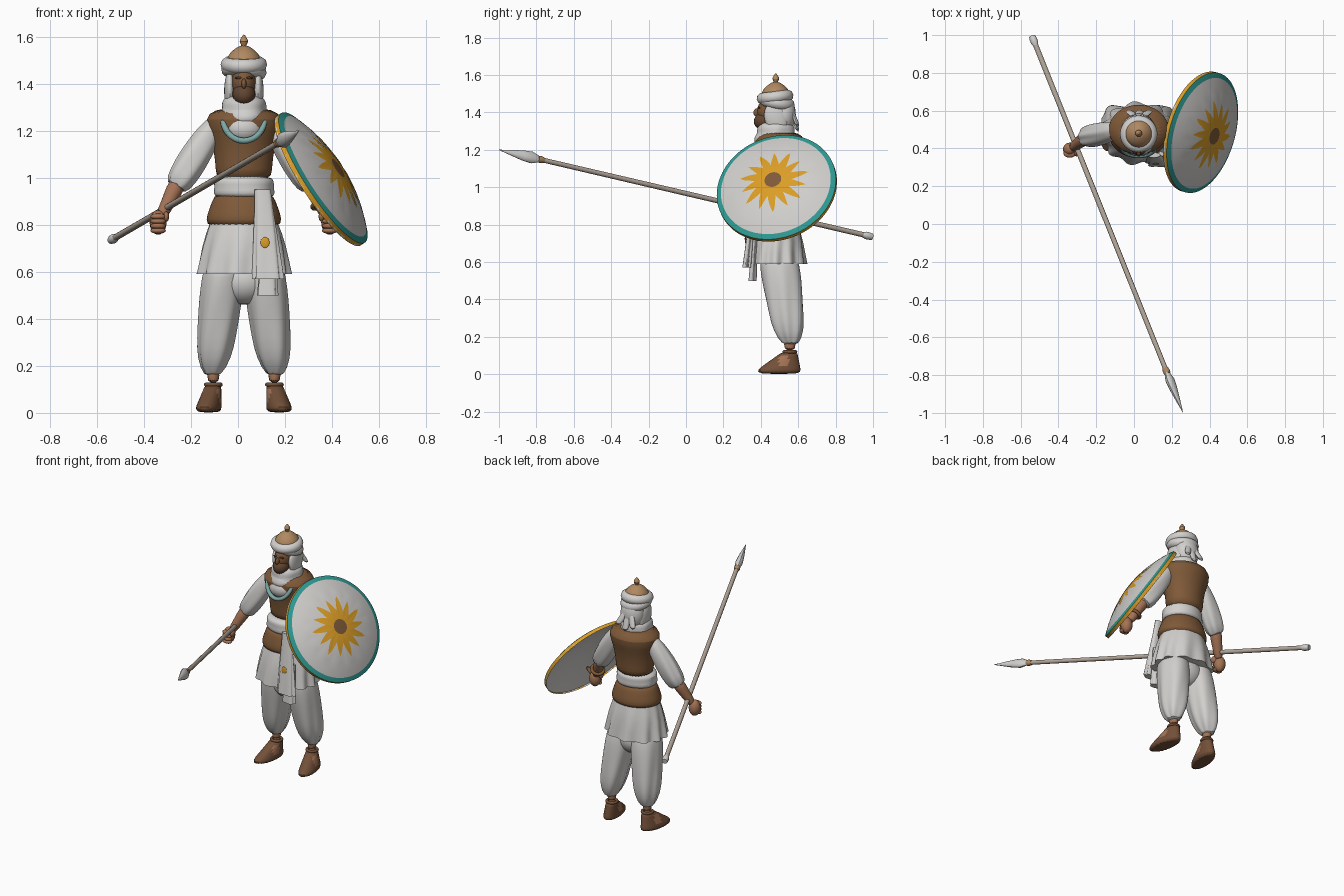
import bpy, bmesh, math
from mathutils import Vector, Matrix

cube = bpy.data.objects.get("Cube")
if cube:
    bpy.data.objects.remove(cube)


def material(name, red, green, blue):
    mat = bpy.data.materials.new(name)
    mat.use_nodes = True
    colour = (red, green, blue, 1)
    mat.diffuse_color = colour
    mat.node_tree.nodes["Principled BSDF"].inputs["Base Color"].default_value = colour
    return mat


CLOTH = material("white cloth", 0.64, 0.63, 0.61)
LEATHER = material("brown leather", 0.21, 0.1, 0.04)
SKIN = material("skin", 0.37, 0.17, 0.09)
BEARD = material("dark beard", 0.12, 0.06, 0.03)
TAN = material("tan helmet", 0.44, 0.25, 0.12)
GOLD = material("sun gold", 0.71, 0.34, 0.02)
TEAL = material("teal", 0.03, 0.33, 0.3)
TRIM = material("pale teal", 0.21, 0.39, 0.37)
WOOD = material("grey wood", 0.45, 0.38, 0.32)
SANDAL = material("sandal brown", 0.17, 0.08, 0.04)

MID = 0.025          # body centre line
DEPTH = 0.48         # body centre from front to back
SIDES = ((-1, "right"), (1, "left"))
built = []


def finish(name, bm, mats, sub=0):
    bmesh.ops.recalc_face_normals(bm, faces=bm.faces)
    mesh = bpy.data.meshes.new(name)
    bm.to_mesh(mesh)
    bm.free()
    ob = bpy.data.objects.new(name, mesh)
    bpy.context.collection.objects.link(ob)
    for mat in mats:
        mesh.materials.append(mat)
    if sub:
        smooth = ob.modifiers.new("smooth", "SUBSURF")
        smooth.levels = smooth.render_levels = sub
    built.append(ob)
    return ob


def taper(start, end, radii, flat=1):
    """Evenly spaced rings (centre, rx, ry) along a straight line."""
    start, end = Vector(start), Vector(end)
    last = len(radii) - 1
    return [(start.lerp(end, i / last), r, r * flat) for i, r in enumerate(radii)]


def loft(name, rings, *mats, rule=None, sides=24, folds=0, fold=0, sub=1, follow=False, yaw=0):
    """Skin elliptical rings; folds deepen towards the last ring."""
    bm = bmesh.new()
    centres = [ring[0] for ring in rings]
    last, loops = len(rings) - 1, []
    for i, (centre, rx, ry) in enumerate(rings):
        turn = Matrix.Identity(3)
        if follow:
            along = centres[min(i + 1, last)] - centres[max(i - 1, 0)]
            turn = Vector((0, 0, -1)).rotation_difference(along).to_matrix()
        loop = []
        for k in range(sides):
            a = math.tau * k / sides
            wave = 1 + fold * (i / last) * math.sin(folds * a + i / 2 + math.sin(2 * a))
            offset = Vector((rx * math.cos(a), ry * math.sin(a), 0)) * wave
            loop.append(bm.verts.new(centre + turn @ offset))
        loops.append(loop)
    for upper, lower in zip(loops, loops[1:]):
        for k in range(sides):
            bm.faces.new((upper[k - 1], upper[k], lower[k], lower[k - 1]))
    bm.faces.new(loops[0])
    bm.faces.new(loops[-1])
    if rule:
        for face in bm.faces:
            face.material_index = rule(face.calc_center_median())
    if yaw:
        bmesh.ops.rotate(bm, verts=bm.verts, cent=centres[-1], matrix=Matrix.Rotation(yaw, 3, "Z"))
    return finish(name, bm, mats, sub)


def body(name, top, bottom, radii, flat, *mats, y=DEPTH, **options):
    """Upright loft on the body axis."""
    return loft(name, taper((MID, y, top), (MID, y, bottom), radii, flat), *mats, **options)


def ball(name, place, size, mat, tilt=0):
    bm = bmesh.new()
    bmesh.ops.create_uvsphere(bm, u_segments=20, v_segments=12, radius=1)
    shape = Matrix.Translation(place) @ Matrix.Rotation(tilt, 4, "X") @ Matrix.Diagonal((*size, 1))
    bmesh.ops.transform(bm, matrix=shape, verts=bm.verts)
    return finish(name, bm, [mat])


def band(name, place, major, minor, mat, axis=(0, 0, 1)):
    bpy.ops.mesh.primitive_torus_add(major_segments=48, minor_segments=10, location=place,
                                     major_radius=major, minor_radius=minor)
    ob = bpy.context.object
    ob.name = name
    ob.rotation_euler = Vector((0, 0, 1)).rotation_difference(Vector(axis)).to_euler()
    ob.data.materials.append(mat)
    built.append(ob)


# Legs, ankles and sandals
ball("trouser_seat", (MID, 0.5, 0.56), (0.12, 0.1, 0.1), CLOTH)
for sign, side in SIDES:
    def spot(out, y, z):
        return Vector((MID + sign * out, y, z))
    loft(side + "_trouser_leg",
         taper(spot(0.08, 0.49, 0.66), spot(0.135, 0.56, 0.15),
               (0.08, 0.09, 0.09, 0.085, 0.08, 0.07, 0.035), 1.2),
         CLOTH, sides=36, folds=6, fold=0.09)
    ankle = spot(0.13, 0.555, 0.12)
    loft(side + "_ankle", taper(ankle + Vector((0, 0, 0.08)), ankle, (0.028, 0.028), 1.2), SKIN, sides=14)
    # Sandal narrows from a long sole up to the ankle
    sole = spot(0.14, 0.495, 0)
    top_of_sole = sole + Vector((0, 0, 0.025))
    rings = [(sole, 0.052, 0.118)]
    for step in (0, 0.2, 0.4, 0.6, 0.8, 1):
        rings.append((top_of_sole.lerp(ankle, step), 0.052 - 0.018 * step, 0.118 - 0.078 * step))
    loft(side + "_sandal", rings, SANDAL, SKIN, yaw=sign * 0.17,
         rule=lambda c: int(0.05 < c.z < 0.1 and 0.49 < c.y < 0.54))
    band(side + "_sandal_strap", ankle, 0.031, 0.009, SANDAL)

# Robe, hip leather, sash and vest
body("robe_skirt", 0.82, 0.59, (0.14, 0.16, 0.175, 0.185, 0.195), 0.83, CLOTH,
     sides=144, folds=11, fold=0.055, sub=0)
body("hip_leather", 0.94, 0.785, (0.12, 0.135, 0.15, 0.162, 0.157), 0.83, LEATHER, sides=32)
body("waist_sash", 1.01, 0.91, (0.115, 0.13, 0.125, 0.132, 0.12), 0.86, CLOTH, sides=40, folds=5, fold=0.02)
body("vest", 1.3, 0.985, (0.13, 0.168, 0.15, 0.134, 0.125, 0.12, 0.118), 0.83, LEATHER, sides=32, y=0.5)

# Hanging sash ends with a painted spot
loft("sash_panel", taper((0.105, 0.365, 0.95), (0.128, 0.325, 0.57), (0.034, 0.04, 0.048, 0.055, 0.062), 0.4),
     CLOTH, sides=72, folds=6, fold=0.12, sub=0)
loft("sash_end", taper((0.13, 0.37, 0.75), (0.125, 0.355, 0.5), (0.03, 0.035, 0.042), 0.5),
     CLOTH, sides=72, folds=5, fold=0.12, sub=0)
ball("sash_spot", (0.115, 0.318, 0.725), (0.019, 0.004, 0.023), GOLD)

# Neck scarf, shirt front and curved collar trim
ball("shirt_front", (MID, 0.42, 1.21), (0.08, 0.062, 0.062), CLOTH)
body("neck_scarf", 1.355, 1.22, (0.066, 0.09, 0.096, 0.093, 0.108, 0.106, 0.09), 1.06, CLOTH,
     sides=40, folds=5, fold=0.05)
collar = []
for step in range(-4, 5):
    a = step * math.pi / 8
    place = Vector((MID + 0.09 * math.sin(a), 0.405 - 0.044 * math.cos(a), 1.25 - 0.095 * math.cos(a)))
    collar.append((place, 0.014, 0.014))
loft("collar_trim", collar, TRIM, sides=10, follow=True)

# Head: face, beard, head cloth, turban and helmet
ball("face", (MID, 0.45, 1.405), (0.052, 0.07, 0.075), LEATHER)
ball("nose", (MID, 0.38, 1.4), (0.011, 0.02, 0.022), LEATHER, -0.3)
ball("beard", (MID, 0.42, 1.355), (0.049, 0.058, 0.048), BEARD, 0.2)
for sign, side in SIDES:
    ball(side + "_eyebrow", (MID + sign * 0.023, 0.389, 1.425), (0.016, 0.007, 0.005), BEARD)
    ball(side + "_head_cloth", (MID + sign * 0.06, DEPTH, 1.37), (0.024, 0.06, 0.085), CLOTH, 0.3)
ball("back_head_cloth", (MID, 0.525, 1.39), (0.077, 0.062, 0.1), CLOTH)
band("upper_turban_wrap", (MID, 0.476, 1.482), 0.067, 0.032, CLOTH, (0, -0.12, 1))
band("lower_turban_wrap", (MID, 0.485, 1.455), 0.065, 0.032, CLOTH, (0.1, 0.2, 1))
body("helmet", 1.565, 1.47, (0.015, 0.05, 0.07, 0.076, 0.074), 1.03, TAN)
body("helmet_finial", 1.61, 1.55, (0.003, 0.012, 0.023, 0.009, 0.014), 1, TAN, sides=12)
for number, lean in enumerate((-0.055, 0.005, 0.06)):
    loft("turban_tail_%d" % (number + 1),
         taper((MID, 0.55, 1.46), (MID + lean, 0.6, 1.29 + abs(lean) / 2), (0.014, 0.02, 0.026), 0.5),
         CLOTH, sides=16, folds=4, fold=0.12)

# Arms: sleeve, forearm, fist, fingers and thumb
for sign, side in SIDES:
    def spot(out, y, z):
        return Vector((MID + sign * out, y, z))
    loft(side + "_sleeve",
         taper(spot(0.11, 0.5, 1.25), spot(0.295, 0.455, 0.95), (0.035, 0.052, 0.06, 0.063, 0.06, 0.048)),
         CLOTH, sides=36, folds=6, fold=0.08, follow=True)
    loft(side + "_forearm",
         taper(spot(0.27, 0.465, 1), spot(0.355, 0.4, 0.83), (0.036, 0.038, 0.028, 0.027)),
         SKIN, sides=16, follow=True)
    palm = spot(0.365, 0.395, 0.81)
    ball(side + "_palm", palm, (0.036, 0.036, 0.052), SKIN)
    for number in range(4):
        knuckle = palm + Vector((0, -0.022, 0.025 - 0.02 * number))
        ball("%s_finger_%d" % (side, number + 1), knuckle, (0.033, 0.022, 0.013), SKIN)
    ball(side + "_thumb", spot(0.33, 0.38, 0.835), (0.012, 0.022, 0.022), SKIN)

# Spear with a flattened blade
BUTT, TIP = Vector((-0.54, 0.995, 0.735)), Vector((0.26, -1, 1.2))


def spear(name, mat, start, end, radii, flat=1):
    rings = [(centre, ry, rx) for centre, rx, ry in
             taper(BUTT.lerp(TIP, start), BUTT.lerp(TIP, end), radii, flat)]
    loft(name, rings, mat, sides=12, sub=0, follow=True)


spear("spear_butt", CLOTH, 0, 0.025, (0.017, 0.02, 0.02, 0.014))
spear("spear_shaft", WOOD, 0.02, 0.89, (0.014, 0.013))
spear("spear_socket", TAN, 0.88, 0.895, (0.015, 0.019, 0.018))
spear("spear_head", CLOTH, 0.89, 1, (0.016, 0.034, 0.03, 0.021, 0.011, 0.001), 0.65)

# Round shield: domed face with a sun, gold edge and plain back
CENTRE, OUT = Vector((0.362, 0.483, 1)), Vector((0.817, -0.237, 0.527)).normalized()
TURN = Vector((0, 0, 1)).rotation_difference(OUT).to_matrix().to_4x4()
RAYS, STEPS, RADIUS = 14, 8, 0.328


def shield_skin(name, lift, edge, painted):
    bm = bmesh.new()
    white, brown, gold, teal = range(4)
    rows = ((0.046, brown), (0.085, gold), ("sun", gold), (0.215, white), (0.26, white),
            (0.302, white), (RADIUS, teal), ("edge", gold))
    previous = None
    for radius, colour in rows:
        loop = []
        for k in range(RAYS * STEPS):
            a = math.tau * k / (RAYS * STEPS)
            r = RADIUS if radius == "edge" else radius
            if r == "sun":
                # triangular rays with curling tips
                peak = 1 - abs(2 * (k % STEPS) / STEPS - 1)
                r = 0.1 + peak ** 1.2 * (0.1 if k // STEPS % 2 else 0.08)
                a += 0.08 * peak
            z = lift + 0.08 * (1 - (r / RADIUS) ** 2) - (edge if radius == "edge" else 0)
            loop.append(bm.verts.new((r * math.cos(a), r * math.sin(a), z)))
        if previous is None:
            faces = [bm.faces.new(loop)]
        else:
            faces = [bm.faces.new((previous[k - 1], previous[k], loop[k], loop[k - 1]))
                     for k in range(len(loop))]
        for face in faces:
            face.material_index = colour if painted else white
        previous = loop
    ob = finish(name, bm, [CLOTH, LEATHER, GOLD, TEAL])
    ob.matrix_world = Matrix.Translation(CENTRE) @ TURN


shield_skin("shield_face", 0, 0.022, True)
shield_skin("shield_back", -0.012, 0.01, False)

# Grip from the left hand to the shield, and an arm strap
grip = Vector((MID + 0.365, 0.395, 0.81))
loft("shield_grip", taper(grip, grip + OUT * 0.1, (0.014, 0.014)), LEATHER, sides=10, follow=True)
band("shield_arm_strap", (MID + 0.325, 0.425, 0.89), 0.036, 0.01, LEATHER, (-0.5, 0.4, 1))

# Smooth shading with crisp hard edges
bpy.ops.object.select_all(action="DESELECT")
for ob in built:
    ob.select_set(True)
bpy.context.view_layer.objects.active = built[0]
bpy.ops.object.shade_smooth_by_angle(angle=math.radians(42))
